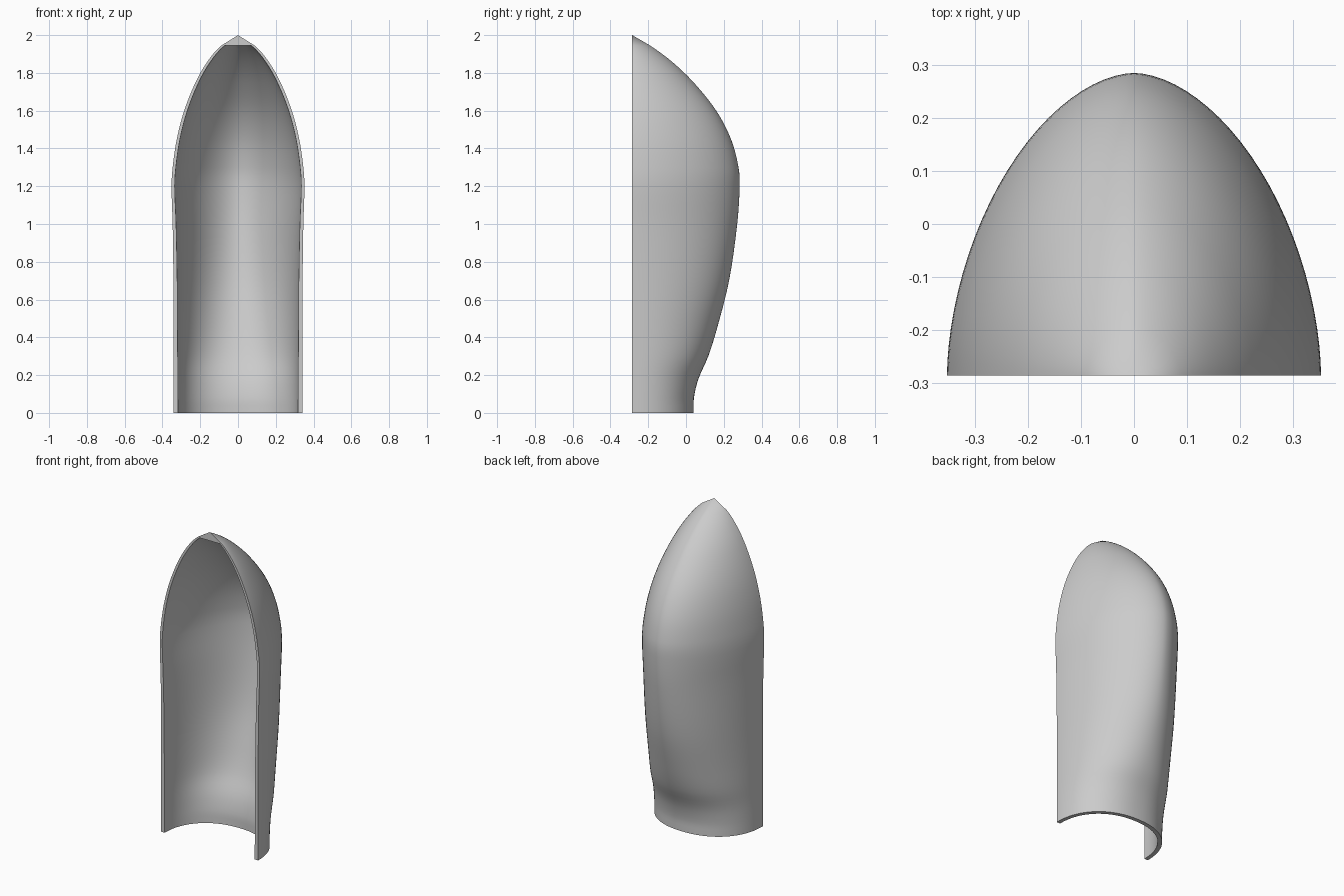
import bpy, bmesh, math

if "Cube" in bpy.data.objects:
    bpy.data.objects.remove(bpy.data.objects["Cube"], do_unlink=True)

FRONT = -0.285
CEILING = 1.945
COLUMNS = 48

# Outer profile: height, half width, rear y, roundness of the section
PROFILE = [
    (0.0, 0.342, 0.04, 2.2), (0.08, 0.342, 0.042, 2.2), (0.18, 0.342, 0.066, 2.15),
    (0.3, 0.342, 0.118, 2.1), (0.45, 0.342, 0.165, 2.0), (0.7, 0.342, 0.228, 1.9),
    (1.0, 0.346, 0.271, 1.8), (1.2, 0.352, 0.284, 1.78), (1.3, 0.346, 0.278, 1.78),
    (1.45, 0.324, 0.238, 1.78), (1.6, 0.285, 0.16, 1.78), (1.75, 0.225, 0.04, 1.75),
    (1.86, 0.162, -0.075, 1.7), (1.945, 0.088, -0.19, 1.65), (2.0, 0.0, -0.285, 1.6),
]


def slope(i, k):
    lo, hi = PROFILE[max(i - 1, 0)], PROFILE[min(i + 1, len(PROFILE) - 1)]
    return (hi[k] - lo[k]) / (hi[0] - lo[0])


def smooth_rows(steps=4):
    """Subdivide the profile with a cubic through its points."""
    rows = []
    for i in range(len(PROFILE) - 1):
        p, q = PROFILE[i], PROFILE[i + 1]
        h = q[0] - p[0]
        last = i == len(PROFILE) - 2
        for s in range(1 if last else steps):
            t = s / steps
            row = [p[0] + h * t]
            for k in (1, 2, 3):
                row.append((2*t**3 - 3*t**2 + 1) * p[k] + (3*t**2 - 2*t**3) * q[k]
                           + h * ((t**3 - 2*t**2 + t) * slope(i, k) + (t**3 - t**2) * slope(i + 1, k)))
            rows.append(row)
    rows.append(list(PROFILE[-1]))
    return rows


def section(bm, z, width, depth, power):
    """Half superellipse opening towards the front."""
    ring = []
    for c in range(COLUMNS + 1):
        a = math.pi * c / COLUMNS
        ca, sa = math.cos(a), max(math.sin(a), 0.0)
        x = math.copysign(abs(ca) ** (2 / power), ca) * width
        ring.append(bm.verts.new((x, FRONT + depth * sa ** (2 / power), z)))
    return ring


def bridge(bm, a, b):
    for i in range(len(a) - 1):
        bm.faces.new((a[i], a[i + 1], b[i + 1], b[i]))


# Curved shell with a thin wall and a flat ceiling under the tip
bm = bmesh.new()
outer, inner = [], []
for z, width, rear, power in smooth_rows():
    wall = 0.025 - 0.008 * min(z / 1.2, 1)
    depth = rear - FRONT
    outer.append(section(bm, z, width, depth, power))
    inner.append(section(bm, min(z, CEILING), max(width - wall, 0), max(depth - wall, 0), power))
for shell in (outer, inner):
    for a, b in zip(shell, shell[1:]):
        bridge(bm, a, b)

# Bottom rim and the two front rims
bridge(bm, outer[0], inner[0])
for side in (0, COLUMNS):
    bridge(bm, [r[side] for r in outer], [r[side] for r in inner])

bmesh.ops.remove_doubles(bm, verts=bm.verts, dist=0.0002)
bmesh.ops.recalc_face_normals(bm, faces=bm.faces)
mesh = bpy.data.meshes.new("curved_shell")
bm.to_mesh(mesh)
bm.free()

shell = bpy.data.objects.new("curved_shell", mesh)
bpy.context.collection.objects.link(shell)

grey = bpy.data.materials.new("plain_grey")
grey.use_nodes = True
colour = (0.6, 0.6, 0.6, 1)
grey.diffuse_color = colour
grey.node_tree.nodes["Principled BSDF"].inputs["Base Color"].default_value = colour
mesh.materials.append(grey)

bpy.context.view_layer.objects.active = shell
shell.select_set(True)
bpy.ops.object.shade_smooth_by_angle(angle=math.radians(35))
